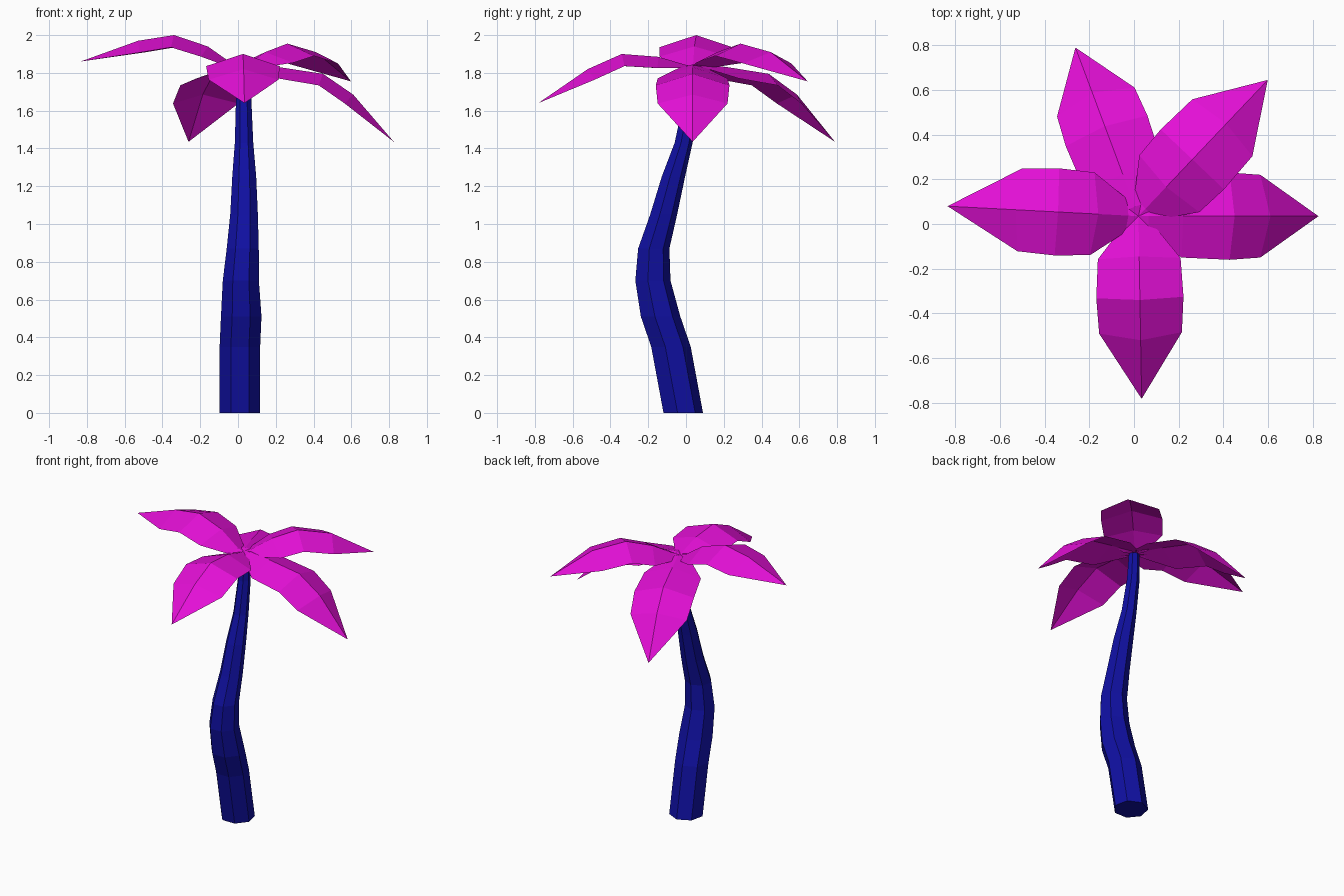
import bpy
import bmesh
from math import cos, sin, pi, radians
from mathutils import Vector

cube = bpy.data.objects.get("Cube")
if cube:
    bpy.data.objects.remove(cube, do_unlink=True)


def material(name, rgb):
    mat = bpy.data.materials.new(name)
    mat.use_nodes = True
    mat.diffuse_color = (*rgb, 1)
    mat.node_tree.nodes["Principled BSDF"].inputs["Base Color"].default_value = (*rgb, 1)
    return mat


def finish(bm, name, mat):
    mesh = bpy.data.meshes.new(name)
    bm.to_mesh(mesh)
    bm.free()
    mesh.materials.append(mat)
    obj = bpy.data.objects.new(name, mesh)
    bpy.context.collection.objects.link(obj)
    return obj


magenta = material("magenta leaf", (0.78, 0.005, 0.68))
blue = material("dark blue bark", (0.005, 0.005, 0.36))

# Trunk: seven-sided rings along a bent path (x, y, z, radius)
SIDES = 7
path = [
    (0.01, -0.02, 0, 0.11), (0.01, -0.085, 0.35, 0.11), (0.017, -0.14, 0.51, 0.11),
    (0.015, -0.18, 0.7, 0.098), (0.025, -0.175, 0.87, 0.087), (0.032, -0.122, 1.05, 0.075),
    (0.033, -0.07, 1.25, 0.065), (0.032, -0.015, 1.43, 0.05), (0.03, 0.025, 1.65, 0.042),
    (0.03, 0.035, 1.83, 0.036),
]
bm = bmesh.new()
rings = []
for x, y, z, r in path:
    angles = [pi / 2 + 2 * pi * i / SIDES for i in range(SIDES)]
    rings.append([bm.verts.new((x + r * cos(a), y + r * sin(a), z)) for a in angles])
for low, high in zip(rings, rings[1:]):
    for i in range(SIDES):
        j = (i + 1) % SIDES
        bm.faces.new((low[i], low[j], high[j], high[i]))
bm.faces.new(rings[0][::-1])
bm.faces.new(rings[-1])
finish(bm, "trunk", blue)

# Leaves: folded blades around the crown, each with a rib of (reach, height)
CROWN = Vector((0.02, 0.035, 0))
HALF_WIDTHS = (0, 0.075, 0.185, 0.195, 0.185, 0)
DROOPS = (0, 0.02, 0.06, 0.065, 0.065, 0)


def leaf(name, azimuth, rib):
    out = Vector((cos(azimuth), sin(azimuth), 0))
    side = Vector((-out.y, out.x, 0))
    points = [CROWN + out * r + Vector((0, 0, z)) for r, z in rib]
    bm = bmesh.new()
    rows = []
    last = len(points) - 1
    for i, p in enumerate(points):
        if i in (0, last):
            rows.append([bm.verts.new(p)] * 3)
            continue
        along = (points[i + 1] - points[i - 1]).normalized()
        edge = p - along.cross(side) * DROOPS[i]
        w = side * HALF_WIDTHS[i]
        rows.append([bm.verts.new(edge - w), bm.verts.new(p), bm.verts.new(edge + w)])
    for a, b in zip(rows, rows[1:]):
        for k in range(2):
            corners = dict.fromkeys((a[k], b[k], b[k + 1], a[k + 1]))
            bm.faces.new(list(corners))
    finish(bm, name, magenta)


hub = [(0, 1.835), (0.045, 1.845)]
raised = hub + [(0.18, 1.94), (0.36, 2.0), (0.55, 1.97), (0.855, 1.86)]
level = hub + [(0.18, 1.91), (0.35, 1.955), (0.57, 1.91), (0.84, 1.755)]
lowered = hub + [(0.18, 1.885), (0.375, 1.9), (0.555, 1.82), (0.817, 1.64)]
hanging = hub + [(0.2, 1.83), (0.43, 1.795), (0.59, 1.685), (0.805, 1.435)]

leaf("right_leaf", radians(177), raised)
leaf("back_left_leaf", radians(46.5), level)
leaf("front_leaf", radians(-89), lowered)
leaf("left_leaf", radians(0), hanging)
leaf("back_leaf", radians(110.5), hanging)
